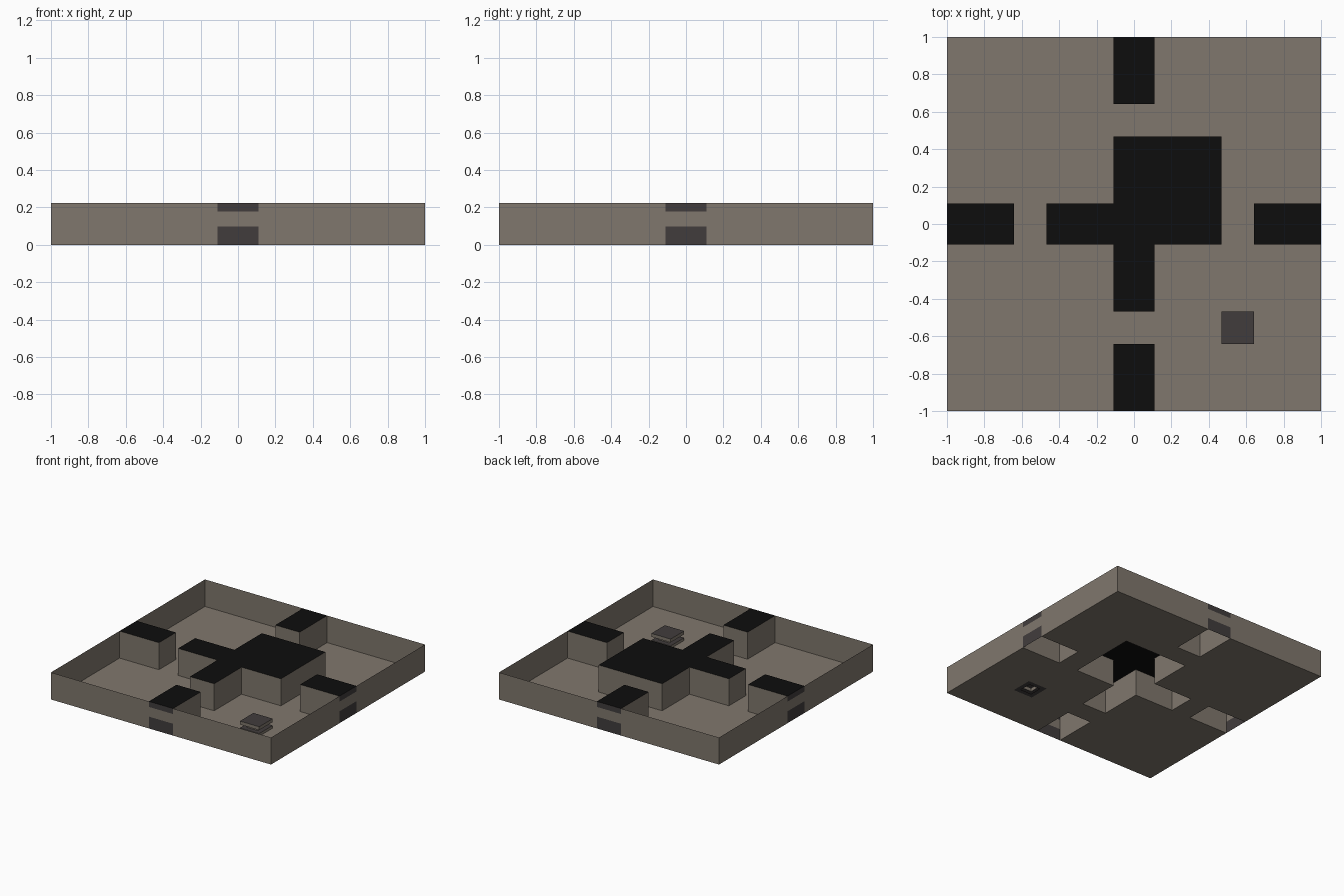
import bpy, bmesh

if "Cube" in bpy.data.objects:
    bpy.data.objects.remove(bpy.data.objects["Cube"])

H = 0.222                                             # wall height
GRID = [-1, -0.642, -0.467, -0.11, 0.11, 0.467, 0.642, 1]
BANDS = [0, 0.097, 0.177, H]                          # doorway bands on outer walls
N = len(GRID) - 1


def material(name, rgb):
    m = bpy.data.materials.new(name)
    m.diffuse_color = (*rgb, 1)
    m.use_nodes = True
    m.node_tree.nodes["Principled BSDF"].inputs["Base Color"].default_value = m.diffuse_color
    return m


STONE = material("taupe stone", (0.216, 0.186, 0.153))
DARK = material("dark grey", (0.053, 0.046, 0.046))
BLACK = material("black cap", (0.004, 0.004, 0.004))


def build(name, quads):
    """quads: list of (four corners, material index)"""
    bm = bmesh.new()
    for corners, mat in quads:
        bm.faces.new([bm.verts.new(c) for c in corners]).material_index = mat
    bmesh.ops.remove_doubles(bm, verts=bm.verts, dist=1e-4)
    me = bpy.data.meshes.new(name)
    bm.to_mesh(me)
    bm.free()
    for m in (STONE, DARK, BLACK):
        me.materials.append(m)
    ob = bpy.data.objects.new(name, me)
    bpy.context.collection.objects.link(ob)
    return ob


def flat(x0, x1, y0, y1, z):
    return [(x0, y0, z), (x1, y0, z), (x1, y1, z), (x0, y1, z)]


def upright(a, b, z0, z1):
    return [(*a, z0), (*b, z0), (*b, z1), (*a, z1)]


def solid(i, j):
    """Cells filled by a raised block: the edge stubs, the centre cross and its big corner"""
    if not (0 <= i < N and 0 <= j < N):
        return None
    stub = (i == 3 and j in (0, 6)) or (j == 3 and i in (0, 6))
    cross = (i == 3 and 2 <= j <= 4) or (j == 3 and 2 <= i <= 4)
    return stub or cross or (i == 4 and j == 4)


floor, caps, sides = [], [], []
for i in range(N):
    for j in range(N):
        x0, x1, y0, y1 = GRID[i], GRID[i + 1], GRID[j], GRID[j + 1]
        if not solid(i, j):
            if (i, j) != (5, 1):                      # gap under the pedestal
                floor.append((flat(x0, x1, y0, y1, 0), 0))
            continue
        caps.append((flat(x0, x1, y0, y1, H), 2))
        edges = {(0, -1): ((x0, y0), (x1, y0)), (1, 0): ((x1, y0), (x1, y1)),
                 (0, 1): ((x1, y1), (x0, y1)), (-1, 0): ((x0, y1), (x0, y0))}
        for (di, dj), (a, b) in edges.items():
            if solid(i + di, j + dj) is False:
                sides.append((upright(a, b, 0, H), 0))
build("floor", floor)
build("block_tops", caps)
build("block_sides", sides)

# Outer walls, with dark bands at the middle of each side
outer = []
for turn in ((lambda t: (t, -1)), (lambda t: (1, t)), (lambda t: (-t, 1)), (lambda t: (-1, -t))):
    for a, b in ((-1, -0.11), (-0.11, 0.11), (0.11, 1)):
        for k in range(3):
            mat = 1 if a == -0.11 and k != 1 else 0
            outer.append((upright(turn(a), turn(b), BANDS[k], BANDS[k + 1]), mat))
build("outer_walls", outer)

# Pedestal: square profile of (half width, height), wide foot, narrow neck, wide top
C, W, NECK = 0.5545, 0.0875, 0.05
PROFILE = [(NECK, 0), (W, 0), (W, 0.022), (NECK, 0.022), (NECK, 0.05), (W, 0.05), (W, 0.078)]


def ring(r, z):
    return [(C + sx * r, -C + sy * r, z) for sx, sy in ((-1, -1), (1, -1), (1, 1), (-1, 1))]


pedestal = [(ring(*PROFILE[-1]), 1)]
for lo, hi in zip(PROFILE, PROFILE[1:]):
    p, q = ring(*lo), ring(*hi)
    mat = 1 if lo[1] == hi[1] else 0                  # level faces dark, upright faces stone
    for k in range(4):
        n = (k + 1) % 4
        pedestal.append(([p[k], p[n], q[n], q[k]], mat))
build("pedestal", pedestal)
